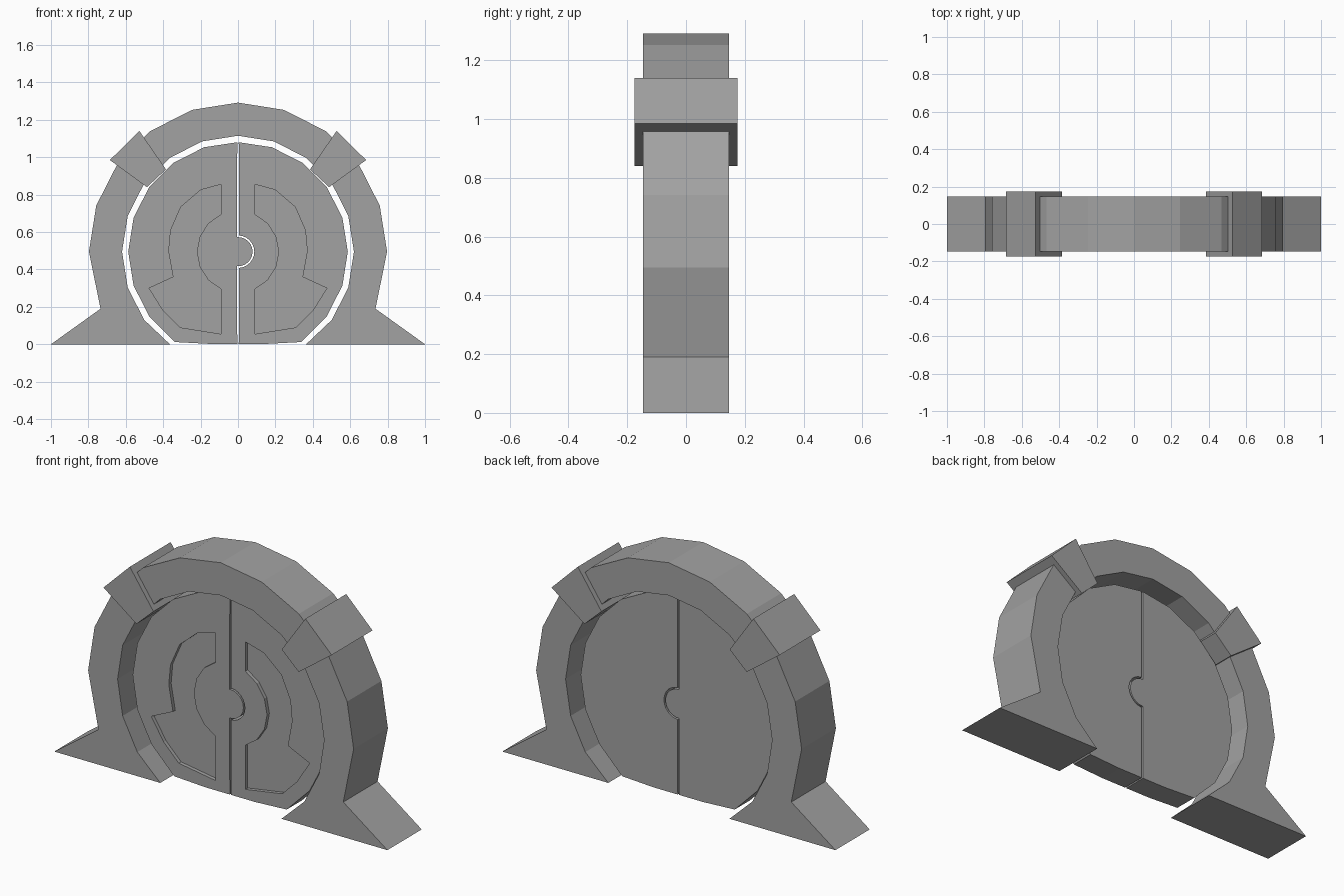
import bpy
import bmesh
from math import sin, cos, radians

cube = bpy.data.objects.get("Cube")
if cube:
    bpy.data.objects.remove(cube, do_unlink=True)

CENTRE_Z = 0.495

stone = bpy.data.materials.new("stone grey")
stone.use_nodes = True
grey = (0.36, 0.36, 0.36, 1)
stone.diffuse_color = grey
stone.node_tree.nodes["Principled BSDF"].inputs["Base Color"].default_value = grey


def arc(radius, start, end, step=18):
    """Points on an arc in the front plane, angles in degrees."""
    count = round(abs(end - start) / step)
    angles = [radians(start + (end - start) * i / count) for i in range(count + 1)]
    return [(radius * cos(a), CENTRE_Z + radius * sin(a)) for a in angles]


def mirrored(points):
    return [(-x, z) for x, z in points]


def prism(name, outline, front, back):
    """Extrude a front-plane outline from y=front to y=back."""
    bm = bmesh.new()
    face = bm.faces.new([bm.verts.new((x, front, z)) for x, z in outline])
    extruded = bmesh.ops.extrude_face_region(bm, geom=[face])["geom"]
    verts = [v for v in extruded if isinstance(v, bmesh.types.BMVert)]
    bmesh.ops.translate(bm, verts=verts, vec=(0, back - front, 0))
    bmesh.ops.recalc_face_normals(bm, faces=bm.faces)
    mesh = bpy.data.meshes.new(name)
    bm.to_mesh(mesh)
    bm.free()
    mesh.materials.append(stone)
    obj = bpy.data.objects.new(name, mesh)
    bpy.context.collection.objects.link(obj)
    return obj


def carve(obj, outline):
    """Sink a shallow panel into the front of a door leaf."""
    cutter = prism("panel_cutter", outline, -0.2, DOOR_FRONT + 0.02)
    cutter.hide_render = True
    mod = obj.modifiers.new("panel", 'BOOLEAN')
    mod.operation = 'DIFFERENCE'
    mod.solver = 'EXACT'
    mod.object = cutter
    bpy.context.view_layer.objects.active = obj
    bpy.ops.object.modifier_apply(modifier=mod.name)
    bpy.data.objects.remove(cutter, do_unlink=True)


# Arched frame with splayed feet
foot = [(0.735, 0.19), (1, 0), (0.364, 0)]
frame = arc(0.797, 180, 0) + foot + arc(0.62, -36, 216) + mirrored(foot[::-1])
prism("arch_frame", frame, -0.147, 0.147)

# Wedge clamps gripping the arch
clamp = [(0.527, 1.14), (0.685, 0.985), (0.487, 0.84), (0.385, 0.935)]
prism("left_clamp", clamp, -0.175, 0.175)
prism("right_clamp", mirrored(clamp), -0.175, 0.175)

# Door leaves: the right one has a round tongue that fits a notch in the left
DOOR_FRONT = -0.065
GAP = 0.004
rim = [(GAP, 0.002), (0.15, 0.002), (0.338, 0.012)] + arc(0.587, -36, 72) + [(GAP, 1.08)]
left_leaf = prism("left_door_leaf", rim + arc(0.087, 87, -87, 15), DOOR_FRONT, 0.065)
right_leaf = prism("right_door_leaf", mirrored(rim) + arc(0.078, 93, -93, 15),
                   DOOR_FRONT, 0.065)

# Sunken crescent panels
panel = [(0.09, 0.855), (0.2, 0.825), (0.305, 0.735), (0.36, 0.61), (0.37, 0.5),
         (0.345, 0.36), (0.475, 0.3), (0.4, 0.18), (0.31, 0.09), (0.09, 0.055)]
panel += arc(0.22, -66, 66, 22)
carve(left_leaf, panel)
carve(right_leaf, mirrored(panel))
